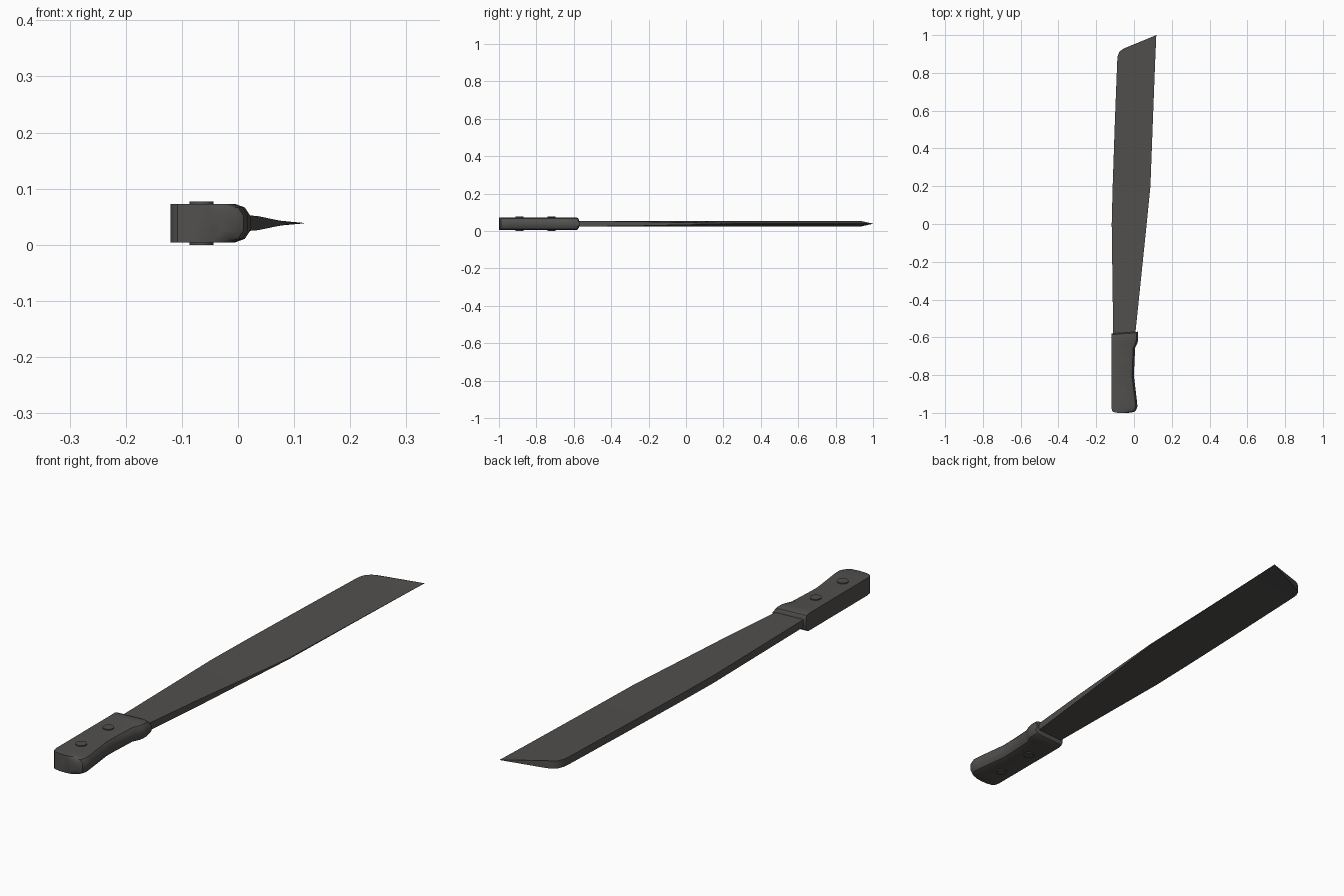
import bpy, bmesh, math

if "Cube" in bpy.data.objects:
    bpy.data.objects.remove(bpy.data.objects["Cube"])

ZC = 0.0385  # height of the middle plane


def material(name, rgb):
    m = bpy.data.materials.new(name)
    m.diffuse_color = (*rgb, 1)
    m.use_nodes = True
    m.node_tree.nodes["Principled BSDF"].inputs["Base Color"].default_value = m.diffuse_color
    return m


dark = material("dark steel grey", (0.085, 0.08, 0.076))


def loft(name, rings, angle):
    """Skin a list of equal-length closed rings and cap both ends."""
    bm = bmesh.new()
    rows = [[bm.verts.new(p) for p in ring] for ring in rings]
    n = len(rows[0])
    for a, b in zip(rows, rows[1:]):
        for i in range(n):
            j = (i + 1) % n
            bm.faces.new((a[i], a[j], b[j], b[i]))
    bm.faces.new(rows[0])
    bm.faces.new(rows[-1])
    bmesh.ops.remove_doubles(bm, verts=bm.verts, dist=1e-5)
    bmesh.ops.recalc_face_normals(bm, faces=bm.faces)
    me = bpy.data.meshes.new(name)
    bm.to_mesh(me)
    bm.free()
    ob = bpy.data.objects.new(name, me)
    bpy.context.collection.objects.link(ob)
    finish(ob, angle)
    return ob


def finish(ob, angle):
    ob.data.materials.append(dark)
    bpy.ops.object.select_all(action='DESELECT')
    ob.select_set(True)
    bpy.context.view_layer.objects.active = ob
    bpy.ops.object.shade_smooth_by_angle(angle=math.radians(angle))


# Blade: thick spine on the left, cutting edge on the right
# spine x, y, half thickness, then edge x, y, half thickness
blade = [
    (-0.110, -0.60, 0.015, 0.005, -0.60, 0.015),
    (-0.114, -0.30, 0.015, 0.036, -0.30, 0.0125),
    (-0.118, 0.00, 0.015, 0.067, 0.00, 0.006),
    (-0.113, 0.20, 0.015, 0.087, 0.20, 0.0025),
    (-0.101, 0.55, 0.015, 0.100, 0.55, 0.0012),
    (-0.089, 0.86, 0.015, 0.112, 0.86, 0.0006),
    (-0.086, 0.89, 0.015, 0.118, 0.998, 0.0004),
    (-0.077, 0.912, 0.015, 0.118, 0.999, 0.0004),
    (-0.060, 0.926, 0.015, 0.118, 1.0, 0.0004),
    (-0.042, 0.934, 0.015, 0.118, 1.0, 0.0004),
]
loft("blade", [[(sx, sy, ZC - sh), (ex, ey, ZC - eh), (ex, ey, ZC + eh), (sx, sy, ZC + sh)]
               for sx, sy, sh, ex, ey, eh in blade], 30)

# Handle: square back, rounded grip side, swelling at both ends
# y, left x, right x, half height
grip = [
    (-1.000, -0.085, -0.030, 0.0345),
    (-0.996, -0.108, -0.004, 0.0345),
    (-0.988, -0.116, 0.010, 0.0345),
    (-0.968, -0.120, 0.018, 0.0345),
    (-0.940, -0.120, 0.016, 0.0345),
    (-0.810, -0.120, 0.000, 0.0345),
    (-0.760, -0.120, 0.001, 0.0345),
    (-0.665, -0.120, 0.006, 0.0345),
    (-0.640, -0.120, 0.018, 0.0345),
    (-0.625, -0.120, 0.022, 0.0345),
    (-0.598, -0.120, 0.022, 0.0345),
    (-0.586, -0.120, 0.022, 0.0300),
    (-0.580, -0.120, 0.020, 0.0200),
]
rings = []
for y, l, r, h in grip:
    k = h / 0.0345
    half = [(l, h), (r - 0.028, h), (r - 0.010, 0.028 * k), (r, 0.013 * k)]
    section = half + [(x, -z) for x, z in reversed(half)]
    slant = 0.07 if y > -0.7 else 0.0
    rings.append([(x, y + slant * (x + 0.12), ZC + z) for x, z in section])
loft("handle", rings, 35)

# Rivets passing through the handle
for i, y in enumerate((-0.89, -0.72)):
    bpy.ops.mesh.primitive_cylinder_add(vertices=16, radius=0.021, depth=2 * ZC,
                                        location=(-0.065, y, ZC))
    ob = bpy.context.object
    ob.name = f"rivet_{i + 1}"
    finish(ob, 30)
